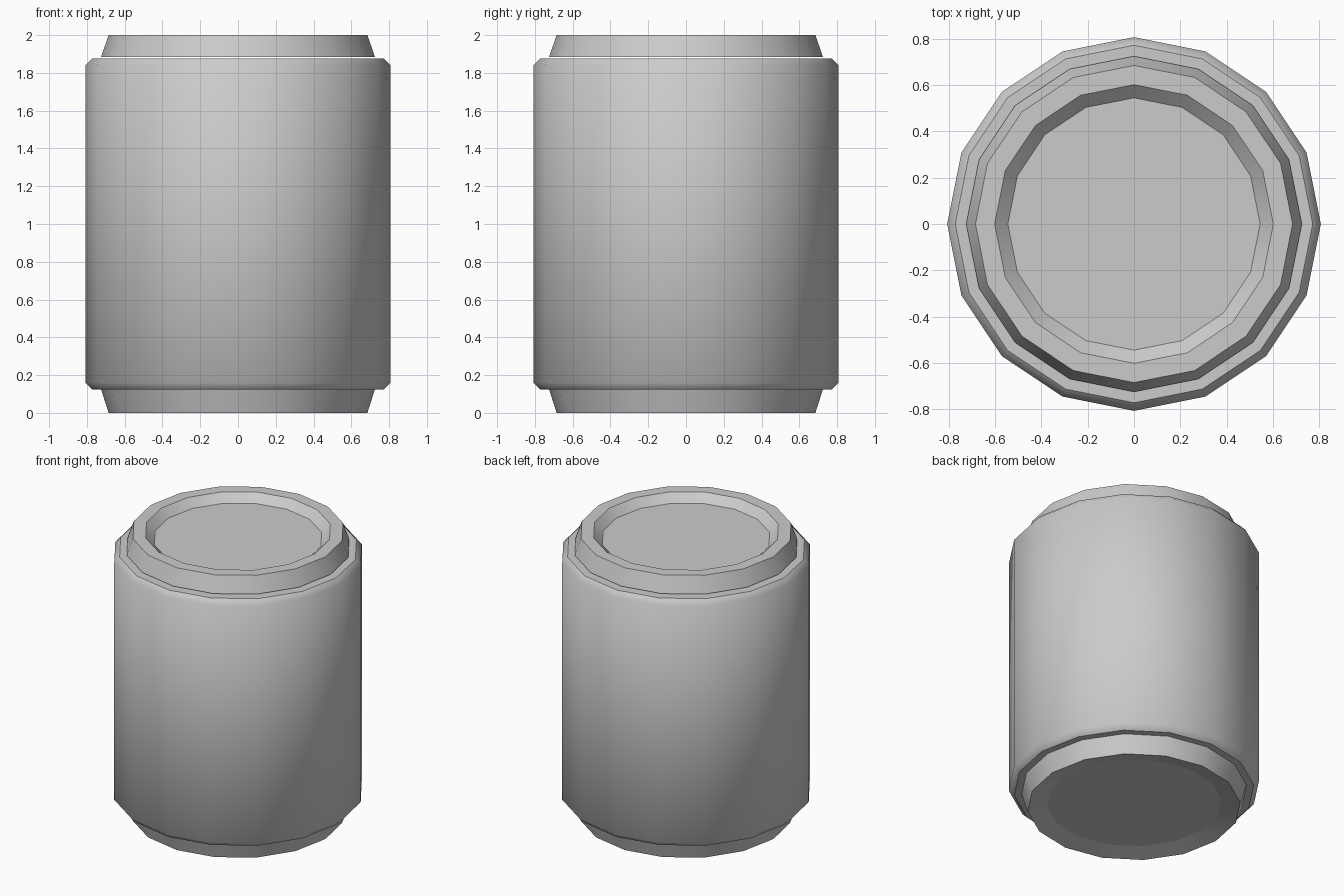
import bpy
import bmesh
from math import cos, sin, tau

SIDES = 16

cube = bpy.data.objects.get("Cube")
if cube:
    bpy.data.objects.remove(cube, do_unlink=True)

metal = bpy.data.materials.new("light_grey_metal")
metal.use_nodes = True
grey = (0.6, 0.6, 0.6, 1)
metal.diffuse_color = grey
metal.node_tree.nodes["Principled BSDF"].inputs["Base Color"].default_value = grey


def lathe(name, profile, cap_start, cap_end):
    """Spin (radius, height, sharp) points around z, going from bottom to top outside."""
    bm = bmesh.new()
    rings = []
    for radius, height, _ in profile:
        rings.append([bm.verts.new((radius * cos(tau * i / SIDES),
                                    radius * sin(tau * i / SIDES), height))
                      for i in range(SIDES)])
    for low, high in zip(rings, rings[1:]):
        for i in range(SIDES):
            j = (i + 1) % SIDES
            bm.faces.new((low[i], low[j], high[j], high[i]))
    if cap_start:
        bm.faces.new(rings[0][::-1])
    if cap_end:
        bm.faces.new(rings[-1])
    for face in bm.faces:
        face.smooth = True
    # Crisp creases around the chosen rings
    for ring, (_, _, sharp) in zip(rings, profile):
        for i in range(SIDES):
            edge = bm.edges.get((ring[i], ring[(i + 1) % SIDES]))
            if edge and sharp:
                edge.smooth = False
    mesh = bpy.data.meshes.new(name)
    bm.to_mesh(mesh)
    bm.free()
    mesh.materials.append(metal)
    obj = bpy.data.objects.new(name, mesh)
    bpy.context.collection.objects.link(obj)
    return obj


# Main can wall with softly shaded bevels and flat ends
lathe("can_body", [(0.772, 0.125, True), (0.807, 0.16, False),
                   (0.807, 1.84, False), (0.772, 1.875, True)], True, True)

# Tapered foot with a shallow dished base
lathe("bottom_rim", [(0.56, 0.03, True), (0.685, 0, True),
                     (0.725, 0.125, True)], True, False)

# Tapered lid, separated by a thin gap, with a recessed panel
lathe("top_rim", [(0.725, 1.885, True), (0.685, 2, True), (0.602, 2, True),
                  (0.545, 1.945, True)], True, True)
